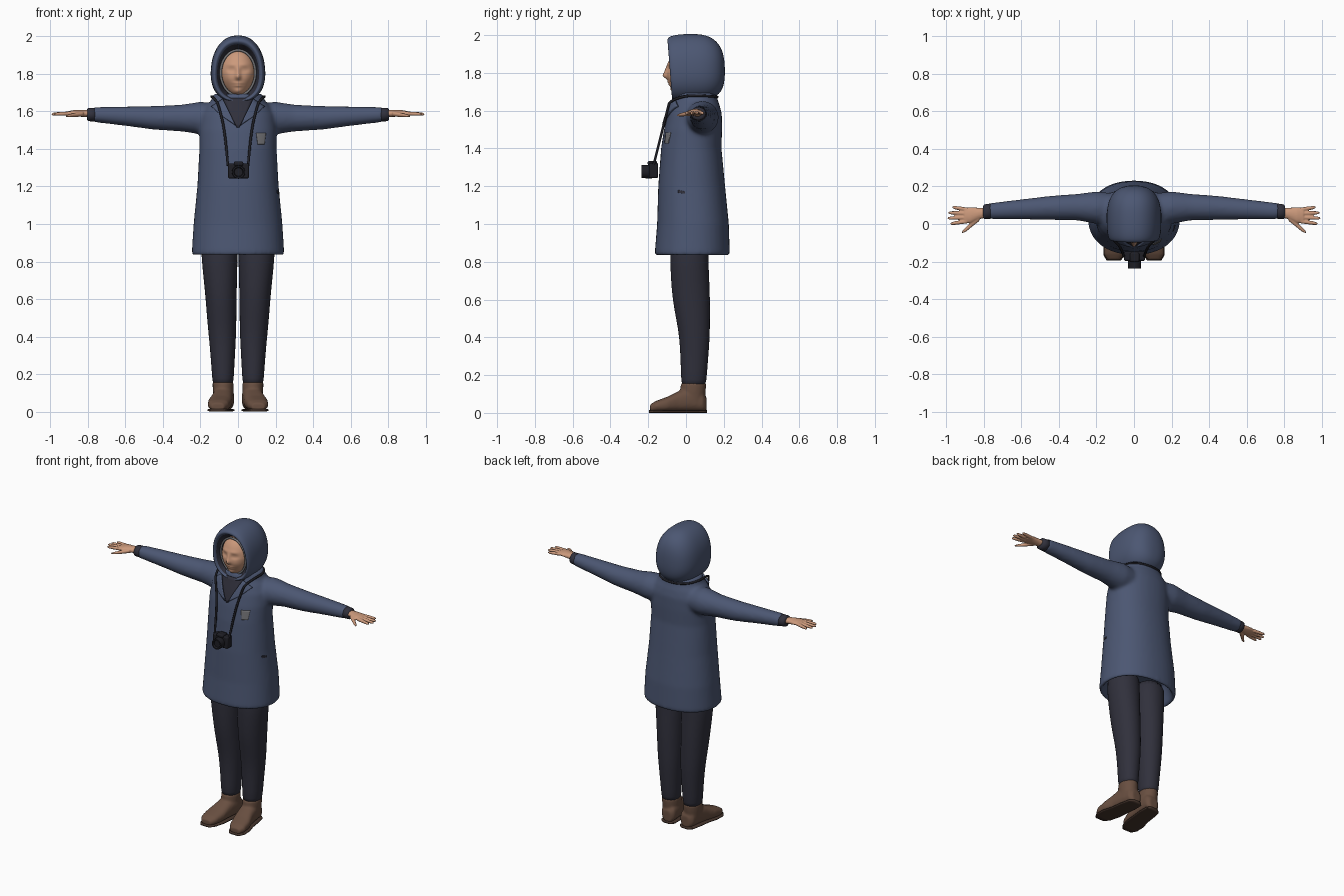
import bpy, bmesh, math
from mathutils import Vector
from mathutils.bvhtree import BVHTree

cube = bpy.data.objects.get("Cube")
if cube:
    bpy.data.objects.remove(cube)


def material(name, rgb):
    m = bpy.data.materials.new(name)
    m.use_nodes = True
    m.diffuse_color = (*rgb, 1)
    m.node_tree.nodes["Principled BSDF"].inputs["Base Color"].default_value = (*rgb, 1)
    return m


NAVY = material("navy cloth", (0.072, 0.095, 0.17))
DARK = material("charcoal cloth", (0.03, 0.03, 0.045))
BLACK = material("black plastic", (0.013, 0.013, 0.018))
SKIN = material("skin", (0.6, 0.32, 0.2))
LEATHER = material("brown leather", (0.14, 0.078, 0.052))
SOLE = material("dark sole", (0.06, 0.035, 0.025))
GREY = material("grey trim", (0.17, 0.17, 0.18))


def make(name, bm, *mats):
    bmesh.ops.recalc_face_normals(bm, faces=bm.faces)
    for f in bm.faces:
        f.smooth = True
    mesh = bpy.data.meshes.new(name)
    bm.to_mesh(mesh)
    bm.free()
    ob = bpy.data.objects.new(name, mesh)
    bpy.context.collection.objects.link(ob)
    for m in mats:
        mesh.materials.append(m)
    return ob


def loft(bm, rings, axis, power=2.0, segs=24, sx=1):
    """Skin closed rings of (x, y, z, radius_u, radius_v) standing across an axis."""
    u, v = {"x": ((0, 1, 0), (0, 0, 1)), "y": ((1, 0, 0), (0, 0, 1)),
            "z": ((1, 0, 0), (0, 1, 0))}[axis]
    u, v = Vector(u), Vector(v)
    bend = lambda t: math.copysign(abs(t) ** (2 / power), t)
    loops = []
    for x, y, z, ru, rv in rings:
        loop = []
        for i in range(segs):
            a = math.tau * i / segs
            p = Vector((x, y, z)) + u * ru * bend(math.cos(a)) + v * rv * bend(math.sin(a))
            loop.append(bm.verts.new((p.x * sx, p.y, p.z)))
        loops.append(loop)
    bands = [[bm.faces.new((a[i], a[(i + 1) % segs], b[(i + 1) % segs], b[i]))
              for i in range(segs)] for a, b in zip(loops, loops[1:])]
    caps = [bm.faces.new(loops[0]), bm.faces.new(loops[-1])]
    return bands, caps


def subsurf(ob, levels=1):
    m = ob.modifiers.new("smooth_surface", "SUBSURF")
    m.levels = m.render_levels = levels


def mirror(ob):
    ob.modifiers.new("mirror", "MIRROR").use_clip = False


def fuse(ob, voxel, rounds):
    m = ob.modifiers.new("fuse", "REMESH")
    m.mode, m.voxel_size, m.use_smooth_shade = "VOXEL", voxel, True
    s = ob.modifiers.new("soften", "SMOOTH")
    s.factor, s.iterations = 0.5, rounds


# Coat: hollow hem, body and both sleeves fused into one skin
bm = bmesh.new()
body = [(0.96, 0.035, 0.19, 0.14), (0.845, 0.033, 0.222, 0.174), (0.83, 0.033, 0.236, 0.188),
        (0.84, 0.033, 0.247, 0.199), (1.0, 0.037, 0.237, 0.19), (1.2, 0.03, 0.217, 0.177),
        (1.4, 0.028, 0.206, 0.16), (1.5, 0.037, 0.206, 0.154), (1.58, 0.047, 0.197, 0.143),
        (1.63, 0.05, 0.17, 0.128), (1.655, 0.05, 0.145, 0.118), (1.695, 0.05, 0.13, 0.11)]
loft(bm, [(0, cy, z, rx, ry) for z, cy, rx, ry in body], "z", 2.2, 40)
sleeve = [(0.08, 0.08, 1.56, 0.08, 0.08), (0.2, 0.087, 1.565, 0.087, 0.087),
          (0.3, 0.09, 1.565, 0.071, 0.072), (0.45, 0.086, 1.566, 0.064, 0.063),
          (0.6, 0.078, 1.575, 0.054, 0.052), (0.76, 0.069, 1.583, 0.044, 0.041),
          (0.78, 0.068, 1.583, 0.04, 0.038)]
for side in (1, -1):
    loft(bm, sleeve, "x", sx=side)
coat = make("coat", bm, NAVY)
fuse(coat, 0.011, 8)

# Cuffs
bm = bmesh.new()
loft(bm, [(0.76, 0.068, 1.583, 0.034, 0.03), (0.765, 0.068, 1.583, 0.041, 0.037),
          (0.8, 0.065, 1.584, 0.039, 0.035), (0.806, 0.065, 1.584, 0.028, 0.025)], "x")
mirror(make("cuffs", bm, DARK))

# Hands: palm, four fingers and a thumb
bm = bmesh.new()
loft(bm, [(0.78, 0.062, 1.587, 0.024, 0.02), (0.83, 0.055, 1.59, 0.032, 0.019),
          (0.87, 0.047, 1.592, 0.042, 0.016), (0.905, 0.046, 1.59, 0.041, 0.012)], "x")
for k, length in enumerate((0.085, 0.1, 0.095, 0.075)):
    y = 0.014 + 0.021 * k
    spread = 0.012 * (k - 1.5) / 1.5
    loft(bm, [(0.89 + length * t, y + spread * t, 1.59 - 0.004 * t, r, r)
              for t, r in ((0, 0.011), (0.5, 0.0105), (0.9, 0.009), (1.05, 0.005))], "x", segs=10)
loft(bm, [(0.825, 0.035, 1.588, 0.02, 0.014), (0.865, 0.0, 1.582, 0.016, 0.012),
          (0.895, -0.028, 1.578, 0.013, 0.009), (0.917, -0.044, 1.575, 0.006, 0.005)], "x", segs=12)
hands = make("hands", bm, SKIN)
fuse(hands, 0.004, 3)
mirror(hands)

# Trousers
bm = bmesh.new()
leg = [(0.95, 0.1, 0.02, 0.097, 0.1), (0.83, 0.099, 0.016, 0.098, 0.102),
       (0.7, 0.094, 0.022, 0.089, 0.102), (0.6, 0.09, 0.028, 0.083, 0.1),
       (0.5, 0.087, 0.037, 0.079, 0.09), (0.4, 0.083, 0.046, 0.073, 0.081),
       (0.28, 0.081, 0.044, 0.064, 0.073), (0.16, 0.08, 0.041, 0.057, 0.067),
       (0.14, 0.08, 0.041, 0.052, 0.06)]
loft(bm, [(x, y, z, rx, ry) for z, x, y, rx, ry in leg], "z", 2.1)
trousers = make("trousers", bm, DARK)
subsurf(trousers)
mirror(trousers)

# Boots: ankle shaft fused with a foot, toes turned out, over a thin sole
foot = [(0.108, 0.068, 0.03, 0.085), (0.09, 0.07, 0.049, 0.11), (0.03, 0.076, 0.056, 0.14),
        (-0.04, 0.085, 0.057, 0.115), (-0.1, 0.097, 0.063, 0.085), (-0.16, 0.106, 0.056, 0.063),
        (-0.19, 0.108, 0.036, 0.045)]
bm = bmesh.new()
loft(bm, [(x, y, (top + 0.006) / 2, rx, (top - 0.006) / 2) for y, x, rx, top in foot], "y", 2.6)
loft(bm, [(0.078, 0.035, 0.04, 0.05, 0.06), (0.079, 0.037, 0.12, 0.056, 0.068),
          (0.08, 0.04, 0.158, 0.056, 0.067)], "z")
boots = make("boots", bm, LEATHER)
fuse(boots, 0.007, 6)
mirror(boots)
bm = bmesh.new()
loft(bm, [(x, y * 1.03, 0.007, rx * 1.03, 0.007) for y, x, rx, top in foot], "y", 4)
mirror(make("soles", bm, SOLE))

# Hood: lined cavity, rolled rim and rounded back
hood_rings = [(-0.005, 1.81, 0.08, 0.115), (-0.045, 1.81, 0.098, 0.133),
              (-0.078, 1.812, 0.112, 0.148), (-0.09, 1.815, 0.124, 0.16),
              (-0.078, 1.82, 0.138, 0.173), (-0.03, 1.825, 0.145, 0.18),
              (0.04, 1.827, 0.147, 0.181), (0.11, 1.827, 0.141, 0.176),
              (0.165, 1.825, 0.115, 0.147), (0.197, 1.82, 0.072, 0.1), (0.206, 1.82, 0.02, 0.03)]
bm = bmesh.new()
bands, caps = loft(bm, [(0, y, z, rx, rz) for y, z, rx, rz in hood_rings], "y", 2.25, 32)
for f in bands[0] + bands[1] + [caps[0]]:
    f.material_index = 1
for v in bm.verts:
    rise = (v.co.z - 1.82) / 0.18
    v.co.x *= 1 - 0.09 * rise
    v.co.y -= 0.014 * rise * (1 if v.co.y < 0 else 0.3)
subsurf(make("hood", bm, NAVY, DARK), 2)

# Head: a sphere with soft bumps for the features (x, z, width, height, depth)
features = [(0, 1.785, 0.013, 0.017, 0.022), (0, 1.815, 0.01, 0.025, 0.011),
            (0.036, 1.822, 0.02, 0.012, -0.011), (0.036, 1.823, 0.013, 0.008, 0.005),
            (0.03, 1.85, 0.03, 0.01, 0.004), (0, 1.75, 0.024, 0.007, 0.008),
            (0, 1.738, 0.02, 0.006, 0.007), (0, 1.744, 0.026, 0.003, -0.005),
            (0, 1.705, 0.025, 0.018, 0.013), (0.045, 1.775, 0.025, 0.025, 0.004)]
bm = bmesh.new()
bmesh.ops.create_uvsphere(bm, u_segments=72, v_segments=64, radius=1)
for v in bm.verts:
    n = v.co.copy()
    jaw = 1 + 0.16 * min(n.z, 0)
    v.co = Vector((n.x * 0.094 * jaw, n.y * 0.092 - 0.008, n.z * 0.128 + 1.806))
    if n.y < 0:
        for x, z, w, h, d in features:
            g = ((abs(v.co.x) - x) / w) ** 2 + ((v.co.z - z) / h) ** 2
            v.co.y -= d * math.exp(-g) * min(1, -2 * n.y)
make("head", bm, SKIN)


def tube(name, points, radius, mat, closed=False):
    cu = bpy.data.curves.new(name, "CURVE")
    cu.dimensions, cu.bevel_depth, cu.bevel_resolution = "3D", radius, 2
    sp = cu.splines.new("NURBS")
    sp.points.add(len(points) - 1)
    for sp_pt, p in zip(sp.points, points):
        sp_pt.co = (*p, 1)
    sp.use_cyclic_u, sp.use_endpoint_u, sp.order_u = closed, not closed, 3
    cu.materials.append(mat)
    ob = bpy.data.objects.new(name, cu)
    bpy.context.collection.objects.link(ob)


# Trim framing the face
tube("face_trim", [(0.093 * math.cos(a), -0.05 - 0.008 * math.sin(a), 1.806 + 0.122 * math.sin(a))
                   for a in (math.tau * i / 24 for i in range(24))], 0.007, GREY, True)

# Pieces laid on the coat follow its surface
bpy.context.view_layer.update()
skin = BVHTree.FromObject(coat, bpy.context.evaluated_depsgraph_get())


def on_coat(a, z, lift, side=False):
    start, aim = ((1, a, z), (-1, 0, 0)) if side else ((a, -1, z), (0, 1, 0))
    hit = skin.ray_cast(Vector(start), Vector(aim))[0]
    return (hit or skin.find_nearest(Vector(start))[0]) - Vector(aim) * lift


def patch(name, corners, lift, mat, thick=0.008, side=False, n=8):
    a, b, c, d = map(Vector, corners)
    bm = bmesh.new()
    grid = []
    for i in range(n + 1):
        low, high = a.lerp(b, i / n), d.lerp(c, i / n)
        row = [low.lerp(high, j / n) for j in range(n + 1)]
        grid.append([bm.verts.new(on_coat(p.x, p.y, lift, side)) for p in row])
    for r, s in zip(grid, grid[1:]):
        for j in range(n):
            bm.faces.new((r[j], r[j + 1], s[j + 1], s[j]))
    ob = make(name, bm, mat)
    m = ob.modifiers.new("thickness", "SOLIDIFY")
    m.thickness, m.offset = thick, 0


patch("neck_scarf", [(-0.006, 1.515), (0.006, 1.515), (0.085, 1.67), (-0.085, 1.67)], 0.003, DARK)
for name, s in (("left_lapel", 1), ("right_lapel", -1)):
    patch(name, [(0.012 * s, 1.525), (0.085 * s, 1.575), (0.14 * s, 1.625), (0.08 * s, 1.665)],
          0.011, NAVY, 0.012)
patch("chest_badge", [(0.105, 1.425), (0.14, 1.425), (0.148, 1.485), (0.097, 1.485)], 0.001, GREY, 0.006)
patch("pocket_slit", [(-0.04, 1.165), (-0.005, 1.16), (-0.005, 1.172), (-0.04, 1.18)], 0.001,
      DARK, 0.006, True)

# Hanging camera: body, viewfinder hump, lens and neck strap


def box(bm, centre, size):
    made = bmesh.ops.create_cube(bm, size=1)["verts"]
    for v in made:
        v.co = Vector(c + p * s for c, p, s in zip(centre, v.co, size))


bm = bmesh.new()
box(bm, (0.003, -0.172, 1.283), (0.112, 0.05, 0.08))
box(bm, (0.003, -0.178, 1.322), (0.05, 0.05, 0.024))
camera = make("camera_body", bm, BLACK)
bevel = camera.modifiers.new("bevel", "BEVEL")
bevel.width, bevel.segments = 0.008, 2
bm = bmesh.new()
loft(bm, [(0.003, -0.18, 1.277, 0.036, 0.036), (0.003, -0.236, 1.277, 0.034, 0.034),
          (0.003, -0.236, 1.277, 0.026, 0.026), (0.003, -0.226, 1.277, 0.022, 0.022)], "y")
lens = make("camera_lens", bm, BLACK)
for ob in (camera, lens):
    bpy.ops.object.select_all(action="DESELECT")
    ob.select_set(True)
    bpy.context.view_layer.objects.active = ob
    bpy.ops.object.shade_smooth_by_angle()

half = [Vector((0.054, -0.172, 1.31))]
for x, z in ((0.06, 1.38), (0.068, 1.46), (0.08, 1.54), (0.098, 1.61), (0.11, 1.65)):
    p = on_coat(x, z, 0.014)
    p.y = min(p.y, -0.172 + (z - 1.31) * 0.25)
    half.append(p)
half += [Vector(p) for p in ((0.137, -0.01, 1.678), (0.143, 0.06, 1.68), (0.1, 0.145, 1.675))]
other = [Vector((-p.x, p.y, p.z)) for p in reversed(half)]
tube("camera_strap", half + [Vector((0, 0.172, 1.672))] + other, 0.007, BLACK)
